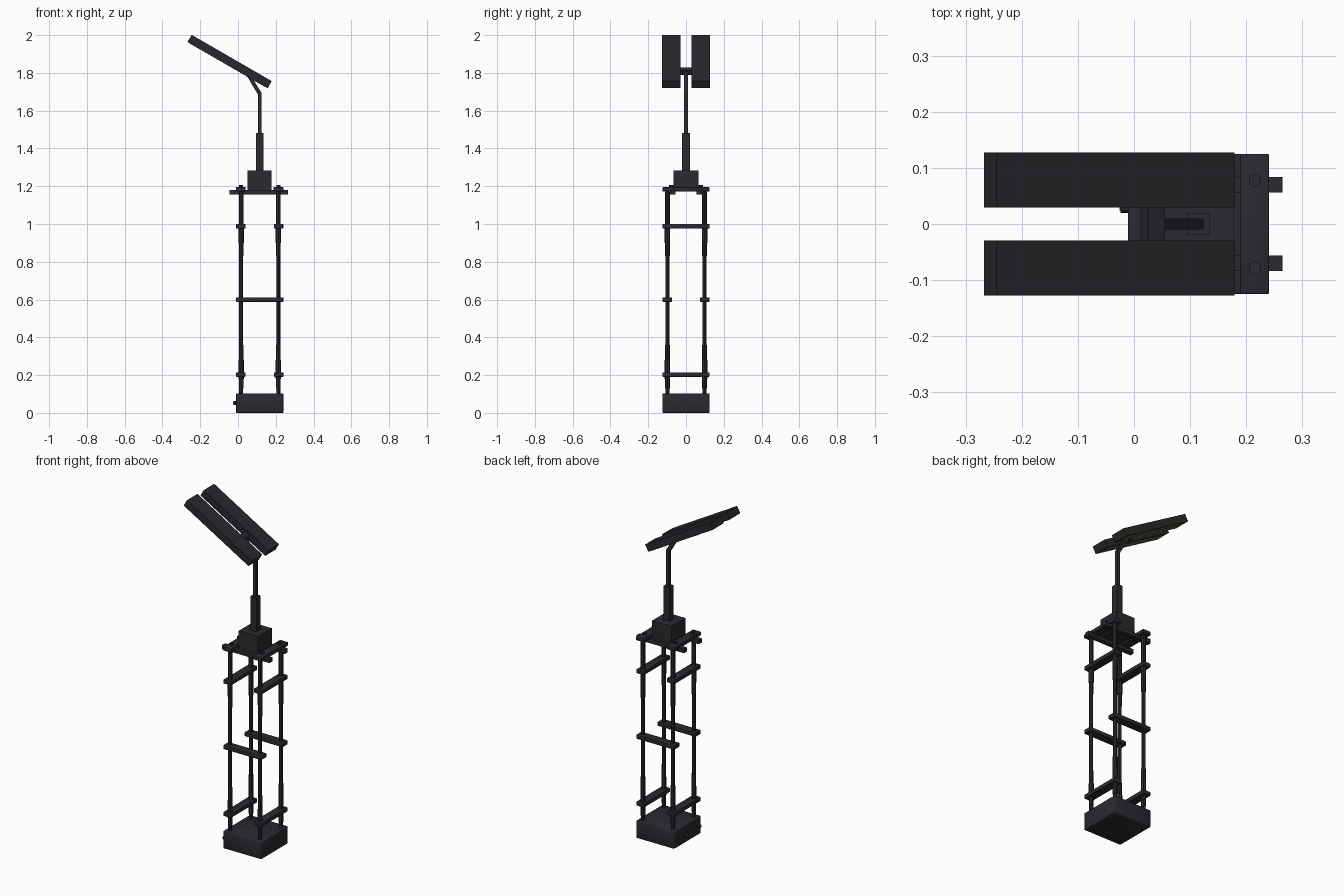
import bpy, bmesh, math
from mathutils import Matrix, Vector

if "Cube" in bpy.data.objects:
    bpy.data.objects.remove(bpy.data.objects["Cube"])


def material(name, rgb):
    m = bpy.data.materials.new(name)
    m.diffuse_color = (*rgb, 1)
    m.use_nodes = True
    m.node_tree.nodes["Principled BSDF"].inputs["Base Color"].default_value = m.diffuse_color
    return m


FRAME = material("dark frame metal", (0.023, 0.023, 0.029))
LAMP = material("dark lamp casing", (0.021, 0.022, 0.026))
PANEL = material("black lamp face", (0.012, 0.012, 0.013))
LED = material("warm yellow diode", (0.65, 0.55, 0.22))
STEEL = material("grey socket", (0.25, 0.24, 0.23))
CX = 0.115  # tower centre in x


def finish(name, bm, mat, bevel=0, matrix=None):
    bmesh.ops.recalc_face_normals(bm, faces=bm.faces)
    me = bpy.data.meshes.new(name)
    bm.to_mesh(me)
    bm.free()
    me.materials.append(mat)
    ob = bpy.data.objects.new(name, me)
    bpy.context.collection.objects.link(ob)
    if matrix:
        ob.matrix_world = matrix
    if bevel:
        mod = ob.modifiers.new("bevel", 'BEVEL')
        mod.width = bevel
        mod.segments = 2
        for p in me.polygons:
            p.use_smooth = True
    return ob


def add_box(bm, lo, hi):
    lo, hi = Vector(lo), Vector(hi)
    bmesh.ops.create_cube(bm, size=1, matrix=Matrix.Translation((lo + hi) / 2)
                          @ Matrix.Diagonal((*(hi - lo), 1)))


def box(name, lo, hi, mat=FRAME, bevel=0, matrix=None):
    bm = bmesh.new()
    add_box(bm, lo, hi)
    return finish(name, bm, mat, bevel, matrix)


def rod(name, a, b, r, sides, mat=FRAME):
    a, b = Vector(a), Vector(b)
    bm = bmesh.new()
    m = Matrix.Translation((a + b) / 2) @ (b - a).to_track_quat('Z', 'Y').to_matrix().to_4x4()
    bmesh.ops.create_cone(bm, cap_ends=True, segments=sides, radius1=r, radius2=r,
                          depth=(b - a).length, matrix=m)
    return finish(name, bm, mat)


# base block with two side sockets
box("base", (-0.01, -0.125, 0), (0.24, 0.125, 0.103), bevel=0.004)
for y in (0.03, -0.1):
    rod("socket", (-0.024, y, 0.052), (0.0, y, 0.052), 0.011, 10)
    rod("socket_tip", (-0.0255, y, 0.052), (-0.023, y, 0.052), 0.006, 10, STEEL)

# four posts with thicker sleeves at the ends
for sx in (-1, 1):
    for sy in (-1, 1):
        x, y = CX + sx * 0.0985, sy * 0.098
        rod("post", (x, y, 0.09), (x, y, 1.18), 0.0105, 8)
        for z0, z1, r in ((0.13, 0.36, 0.0125), (0.18, 0.28, 0.0145),
                          (0.83, 1.17, 0.0125), (0.9, 1.0, 0.0145)):
            rod("post_sleeve", (x, y, z0), (x, y, z1), r, 8)

# cross bars: along y low and high, along x in the middle
for s in (-1, 1):
    x = CX + s * 0.1
    for z in (0.203, 0.988):
        box("side_bar", (x - 0.025, -0.124, z - 0.012), (x + 0.025, 0.124, z + 0.012), bevel=0.003)
    box("middle_bar", (-0.01, s * 0.1 - 0.025, 0.588), (0.24, s * 0.1 + 0.025, 0.612), bevel=0.003)
    box("top_bar", (x - 0.026, -0.125, 1.172), (x + 0.026, 0.125, 1.195), bevel=0.003)
    for y in (-0.078, 0.078):
        rod("hex_bolt", (x, y, 1.19), (x, y, 1.206), 0.012, 6)
    # support beams below the mast box
    box("support_beam", (-0.045, s * 0.07 - 0.0135, 1.155), (0.265, s * 0.07 + 0.0135, 1.18))

# mast box and square lower mast
box("mast_box", (0.05, -0.065, 1.175), (0.177, 0.065, 1.282))
box("lower_mast", (CX - 0.02, -0.02, 1.28), (CX + 0.02, 0.02, 1.482))

# bent upper mast, swept square profile
path = [(CX, 1.47), (CX, 1.69), (0.048, 1.80)]
sides = [(0.009, 0), (0.009, 0.005), (0.0075, 0.005)]
bm = bmesh.new()
rings = []
for (x, z), (dx, dz) in zip(path, sides):
    rings.append([bm.verts.new((x + s * dx, y, z + s * dz))
                  for s, y in ((-1, -0.01), (1, -0.01), (1, 0.01), (-1, 0.01))])
for a, b in zip(rings, rings[1:]):
    for i in range(4):
        j = (i + 1) % 4
        bm.faces.new((a[i], a[j], b[j], b[i]))
bm.faces.new(rings[0])
bm.faces.new(rings[-1])
finish("upper_mast", bm, FRAME)

# tilted lamp head: local x runs down the slope, local z is its upper side
L, T = 0.49, 0.043
tilt = Matrix.Translation((-0.044, 0, 1.8603)) @ Matrix.Rotation(math.radians(30), 4, 'Y')
box("lamp_bracket", (0.075, -0.035, -0.018), (0.11, 0.035, 0.008), FRAME, matrix=tilt)
for s in (-1, 1):
    y0, y1 = sorted((s * 0.0295, s * 0.1275))
    box("lamp_casing", (-L / 2, y0, -T / 2), (L / 2, y1, T / 2), LAMP, matrix=tilt)
    box("lamp_face", (-L / 2 + 0.008, y0 + 0.006, -T / 2 - 0.001),
        (L / 2 - 0.008, y1 - 0.006, -T / 2 + 0.001), PANEL, matrix=tilt)
    # grid of small diodes on the underside
    bm = bmesh.new()
    for i in range(26):
        for j in range(5):
            x = -L / 2 + 0.02 + i * (L - 0.04) / 25
            y = y0 + 0.015 + j * 0.017
            add_box(bm, (x - 0.005, y - 0.005, -T / 2 - 0.0025), (x + 0.005, y + 0.005, -T / 2))
    finish("lamp_diodes", bm, LED, matrix=tilt)
